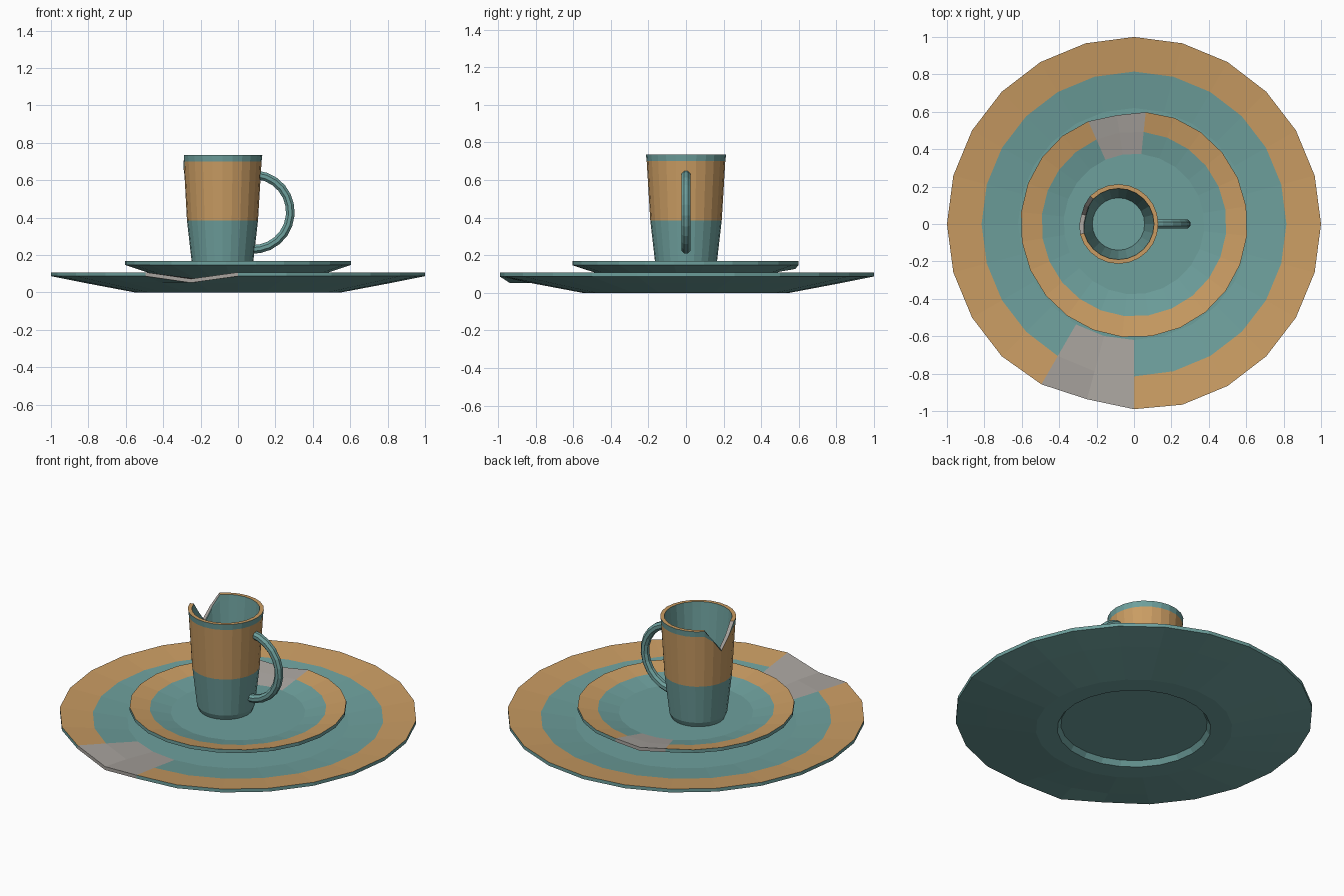
import bpy, bmesh
from math import cos, sin, pi, radians

cube = bpy.data.objects.get("Cube")
if cube:
    bpy.data.objects.remove(cube)


def material(name, rgb):
    m = bpy.data.materials.new(name)
    m.use_nodes = True
    m.diffuse_color = (*rgb, 1)
    m.node_tree.nodes["Principled BSDF"].inputs["Base Color"].default_value = (*rgb, 1)
    return m


MATS = [material("teal_glaze", (0.155, 0.35, 0.335)),
        material("ochre_glaze", (0.59, 0.335, 0.125)),
        material("bare_clay", (0.39, 0.365, 0.34))]
TEAL, OCHRE, CLAY = range(3)
SEGS = 24
STEP = 2 * pi / SEGS


def finish(name, bm, location=(0, 0, 0)):
    bmesh.ops.recalc_face_normals(bm, faces=bm.faces)
    mesh = bpy.data.meshes.new(name)
    bm.to_mesh(mesh)
    bm.free()
    for m in MATS:
        mesh.materials.append(m)
    ob = bpy.data.objects.new(name, mesh)
    ob.location = location
    bpy.context.collection.objects.link(ob)
    return ob


def lathe(name, profile, colours, chip_segs, chip_bands, dent, turn=0, location=(0, 0, 0)):
    """Spin a closed profile; colours has one entry per band between rings."""
    bm = bmesh.new()
    rings = []
    for i, (r, z) in enumerate(profile):
        ring = []
        for s in range(SEGS):
            rr, zz = dent(i, s, r, z)
            a = s * STEP + turn
            ring.append(bm.verts.new((rr * cos(a), rr * sin(a), zz)))
        rings.append(ring)
    for i, colour in enumerate(colours):
        for s in range(SEGS):
            t = (s + 1) % SEGS
            f = bm.faces.new((rings[i][s], rings[i][t], rings[i + 1][t], rings[i + 1][s]))
            f.material_index = CLAY if s in chip_segs and i in chip_bands else colour
    bm.faces.new(rings[0])
    bm.faces.new(rings[-1])
    return finish(name, bm, location)


# Plates: foot recess, underside, rim edge, painted rim, well
PLATE = [(0.41, 0.03), (0.43, 0.0), (0.55, 0.0), (0.83, 0.053), (1.0, 0.087),
         (1.0, 0.108), (0.815, 0.086), (0.62, 0.06)]
PLATE_COLOURS = [TEAL, TEAL, TEAL, TEAL, TEAL, OCHRE, TEAL]


def plate(name, scale, base, first, drop, turn):
    def dent(i, s, r, z):
        if i in (4, 5):
            if s == first + 1:
                return r * scale * 0.97, z - drop
            if s in (first, first + 2):
                r *= 0.99
        elif i == 6 and s == first + 1:
            z -= drop * 0.4
        return r * scale, z
    return lathe(name, PLATE, PLATE_COLOURS, (first, first + 1), (4, 5, 6),
                 dent, turn, (0, 0, base))


plate("dinner_plate", 1.0, 0, 16, 0.035, 0)
plate("side_plate", 0.607, 0.06, 5, 0.02, radians(9))

# Cup: outer wall, painted band, lip, inner wall and floor
CUP = [(0.15, 0.12), (0.163, 0.15), (0.19, 0.385), (0.209, 0.70), (0.213, 0.735),
       (0.19, 0.735), (0.187, 0.70), (0.14, 0.17)]
CUP_COLOURS = [TEAL, TEAL, OCHRE, TEAL, OCHRE, TEAL, TEAL]
NOTCH = {10: 0.07, 11: 0.14, 12: 0.07}


def cup_dent(i, s, r, z):
    if s in NOTCH and i in (3, 4, 5, 6):
        lip = 0.735 - NOTCH[s]
        z = lip if i in (4, 5) else lip - 0.006
        r -= NOTCH[s] * 0.06
    return r, z


lathe("cup", CUP, CUP_COLOURS, range(9, 13), (4,), cup_dent, 0, (-0.083, 0, 0))

# Handle: octagonal tube swept round an arc
bm = bmesh.new()
SIDES, STEPS, ARC, TUBE = 8, 12, 0.2, 0.025
sections = []
for k in range(STEPS + 1):
    a = radians(-95 + 180 * k / STEPS)
    section = []
    for j in range(SIDES):
        b = 2 * pi * (j + 0.5) / SIDES
        r = ARC + TUBE * cos(b)
        section.append(bm.verts.new((r * cos(a), TUBE * sin(b), r * sin(a))))
    sections.append(section)
for p, q in zip(sections, sections[1:]):
    for j in range(SIDES):
        n = (j + 1) % SIDES
        bm.faces.new((p[j], p[n], q[n], q[j]))
bm.faces.new(sections[0])
bm.faces.new(sections[-1])
finish("cup_handle", bm, (0.08, 0, 0.43))
